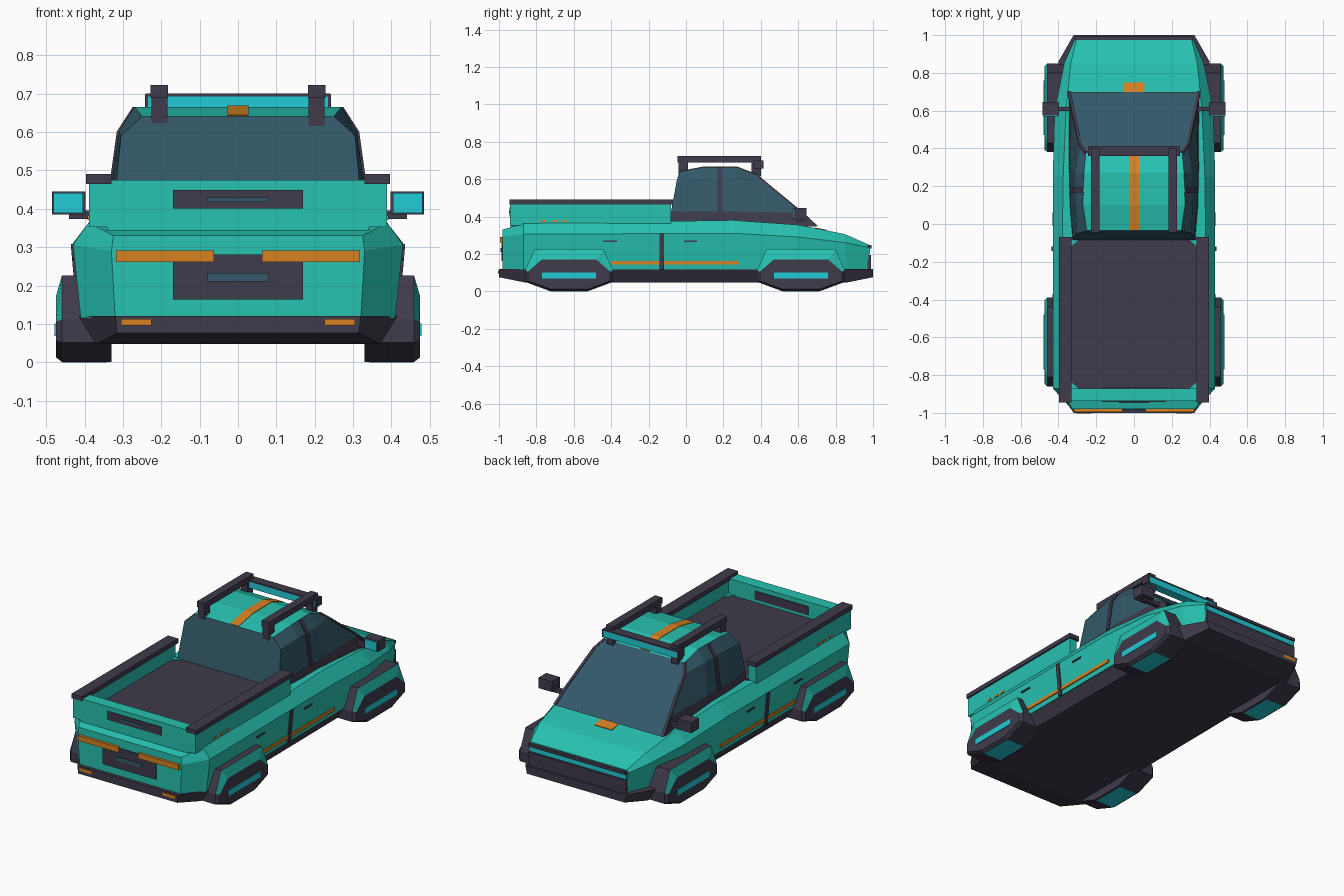
import bpy, bmesh
from mathutils import Vector

cube = bpy.data.objects.get("Cube")
if cube:
    bpy.data.objects.remove(cube, do_unlink=True)


def material(name, r, g, b):
    m = bpy.data.materials.new(name)
    m.use_nodes = True
    m.diffuse_color = (r, g, b, 1)
    m.node_tree.nodes["Principled BSDF"].inputs["Base Color"].default_value = (r, g, b, 1)
    return m


TEAL = material("teal paint", .02, .54, .44)
DARK = material("dark trim", .05, .043, .07)
GLASS = material("blue glass", .033, .1, .14)
ORANGE = material("orange", .68, .22, .015)
CYAN = material("cyan", .017, .6, .68)


def finish(name, bm, mats, rule=None):
    bmesh.ops.recalc_face_normals(bm, faces=bm.faces[:])
    bm.normal_update()
    if rule:
        for f in bm.faces:
            f.material_index = rule(f)
    mesh = bpy.data.meshes.new(name)
    bm.to_mesh(mesh)
    bm.free()
    for m in mats:
        mesh.materials.append(m)
    ob = bpy.data.objects.new(name, mesh)
    bpy.context.collection.objects.link(ob)
    return ob


def add_loft(bm, rings):
    """Skin closed rings of points and cap both ends."""
    rows = [[bm.verts.new(p) for p in ring] for ring in rings]
    n = len(rows[0])
    for a, b in zip(rows, rows[1:]):
        for i in range(n):
            bm.faces.new((a[i], a[(i + 1) % n], b[(i + 1) % n], b[i]))
    bm.faces.new(rows[0])
    bm.faces.new(rows[-1])


def loft(name, rings, mats, rule=None, mirror=False):
    bm = bmesh.new()
    add_loft(bm, rings)
    if mirror:
        add_loft(bm, [[(-x, y, z) for x, y, z in r] for r in rings])
    return finish(name, bm, mats, rule)


def whole(half):
    """Complete a right-hand cross-section with its mirror."""
    return half + [(-x, y, z) for x, y, z in reversed(half)]


def box(name, xs, ys, zs, mat, mirror=False):
    rings = [[(x, ys[0], zs[0]), (x, ys[1], zs[0]), (x, ys[1], zs[1]), (x, ys[0], zs[1])] for x in xs]
    return loft(name, rings, [mat], mirror=mirror)


def strip(name, points, w, d, mat):
    """Bar along points, w wide in y and d thick in x, on both sides."""
    rings = [[(x - d, y - w, z), (x + d, y - w, z), (x + d, y + w, z), (x - d, y + w, z)]
             for x, y, z in points]
    return loft(name, rings, [mat], mirror=True)


# Painted body: y, bottom width, belt width, belt z, top width, top z
body = [(-.98, .32, .33, .29, .325, .33), (-.87, .41, .43, .305, .39, .362),
        (.25, .41, .43, .31, .375, .38), (.6, .405, .42, .29, .36, .355),
        (.85, .355, .37, .26, .335, .305), (.975, .305, .315, .235, .305, .25)]
loft("body", [whole([(bw, y, .115), (mw, y, mz), (tw, y, tz)])
              for y, bw, mw, mz, tw, tz in body], [TEAL])

# Dark lower skirt with bumpers
skirt = [(-1, .315, .075, .32), (-.86, .37, .047, .415), (.86, .36, .047, .40), (1, .31, .075, .32)]
loft("skirt", [whole([(bw, y, bz), (tw, y, .12)]) for y, bw, bz, tw in skirt], [DARK])

# Cabin: trim row, glass rows, painted roof
cabin = [
    [(.325, -.09, .35), (.321, -.08, .425), (.305, -.05, .59), (.25, -.035, .64)],
    [(.342, .1, .35), (.334, .1, .425), (.31, .1, .6), (.27, .1, .665)],
    [(.347, .3, .35), (.337, .29, .425), (.31, .27, .6), (.265, .27, .665)],
    [(.345, .7, .345), (.328, .62, .42), (.285, .42, .585), (.255, .375, .625)]]


def cabin_rule(f):
    c = f.calc_center_median()
    if f.normal.z > .85:
        return 1
    return 2 if c.z < .42 and abs(f.normal.x) > .7 else 0


loft("cabin", [whole(s) for s in cabin], [GLASS, TEAL, DARK], cabin_rule)
strip("door_pillar", [(.336, .18, .42), (.311, .18, .6), (.27, .18, .664)], .012, .005, DARK)
strip("windshield_pillar", [(.343, .695, .35), (.328, .62, .42), (.285, .42, .585), (.255, .375, .625)],
      .008, .008, DARK)

# Roof stripe follows the roof line
roof_line = [(-.033, .641), (.1, .666), (.27, .666), (.372, .627)]
loft("roof_stripe", [[(-.027, y, z - .003), (.027, y, z - .003), (.027, y, z + .002), (-.027, y, z + .002)]
                     for y, z in roof_line], [ORANGE])
loft("hood_mark", [[(-.055, y, z - .003), (.055, y, z - .003), (.055, y, z + .004), (-.055, y, z + .004)]
                   for y, z in ((.69, .337), (.75, .325))], [ORANGE])

# Roof rails and light bar
box("roof_rail", (.182, .228), (-.045, .40), (.688, .722), DARK, True)
for y in (-.015, .375):
    box("roof_rail_foot", (.184, .226), (y - .025, y + .025), (.615, .69), DARK, True)
box("light_bar", (-.235, .235), (.362, .412), (.655, .694), CYAN)
box("light_bar_cover", (-.24, .24), (.36, .414), (.692, .7), DARK)
box("light_bar_end", (.234, .243), (.36, .414), (.655, .698), DARK, True)

# Cargo bed
box("bed_floor", (-.345, .345), (-.89, -.07), (.35, .382), DARK)
box("bed_side", (.34, .388), (-.94, -.08), (.352, .47), TEAL, True)
box("bed_rail", (.33, .396), (-.945, -.07), (.464, .49), DARK, True)
box("tailgate", (-.342, .342), (-.938, -.87), (.34, .474), TEAL)
box("tailgate_panel", (-.17, .17), (-.943, -.865), (.4, .448), DARK)
box("tailgate_handle", (-.08, .08), (-.947, -.94), (.417, .429), GLASS)
for y, s in ((-.87, .045), (-.085, -.045)):
    loft("bed_corner", [[(.345, y, z), (.345 - .05, y, z), (.345, y + s, z)] for z in (.375, .388)],
         [TEAL], mirror=True)
for y in (-.76, -.7, -.65):
    box("bed_side_mark", (.385, .392), (y - .012, y + .012), (.37, .382), ORANGE, True)

# Tail end details
box("tail_plate", (-.17, .17), (-.986, -.975), (.163, .28), DARK)
box("tail_plate_inset", (-.08, .08), (-.991, -.984), (.21, .232), GLASS)
box("tail_light", (.062, .318), (-.995, -.97), (.26, .29), ORANGE, True)

# Nose details
box("nose_panel", (-.31, .31), (.97, .988), (.115, .195), DARK)
box("nose_light", (-.308, .308), (.97, .985), (.2, .23), CYAN)
box("nose_lip", (-.31, .31), (.965, .992), (.229, .246), DARK)
for end in (-1, 1):
    box("bumper_lamp", (.225, .305), (end - .004, end + .004 - .004 * end), (.095, .112), ORANGE, True)

# Door details on both sides
box("side_stripe", (.408, .4195), (-.4, .28), (.143, .163), ORANGE, True)
strip("door_seam", [(.414, -.13, .115), (.431, -.13, .308)], .012, .005, DARK)
for y in (-.405, .025):
    box("door_handle", (.42, .432), (y - .035, y + .035), (.263, .271), DARK, True)

# Mirrors
box("mirror_arm", (.33, .44), (.597, .62), (.372, .395), DARK, True)
box("mirror_shell", (.398, .485), (.575, .645), (.384, .444), DARK, True)
box("mirror_face", (.404, .481), (.569, .576), (.388, .44), CYAN, True)

# Faceted wheels with painted upper shoulder
outer = [(.1, 0), (.235, .05), (.235, .11), (.185, .225)]
inner = [(.1, .012), (.22, .055), (.22, .105), (.145, .17)]


def wheel_ring(x, half, y0):
    pts = half + [(-y, z) for y, z in reversed(half)]
    return [(x, y0 + y, z) for y, z in pts]


def wheel_rule(f):
    c = f.calc_center_median()
    return 1 if .9 < abs(f.normal.x) < .999 and c.z > .125 and abs(c.x) > .45 else 0


for name, y in (("rear", -.625), ("front", .615)):
    loft(name + "_wheel", [wheel_ring(.33, outer, y), wheel_ring(.459, outer, y),
                           wheel_ring(.475, inner, y)], [DARK, TEAL], wheel_rule, True)
    box(name + "_wheel_stripe", (.47, .478), (y - .145, y + .145), (.067, .1), CYAN, True)
    box(name + "_wheel_tread", (.342, .457), (y - .1, y + .1), (0, .008), CYAN, True)
    for ob in (bpy.data.objects[name + "_wheel_tread"],):
        ob.location.z = -.001
# Rest everything exactly on the ground
for ob in bpy.context.collection.objects:
    if ob.type == 'MESH':
        ob.location.z += .001
